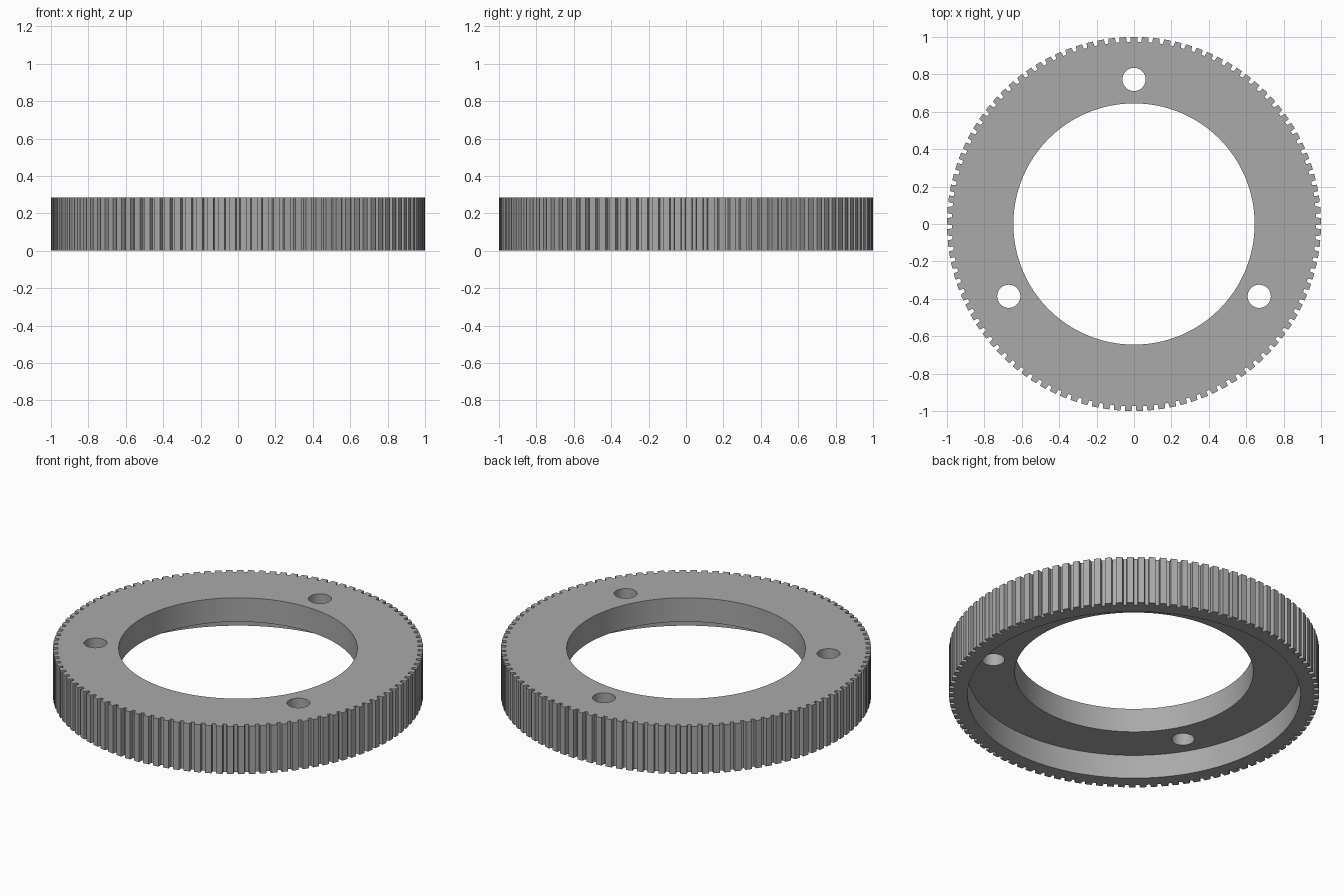
import bpy, bmesh, math

if "Cube" in bpy.data.objects:
    bpy.data.objects.remove(bpy.data.objects["Cube"], do_unlink=True)

TEETH = 105
OUTER, ROOT = 1.0, 0.974
HEIGHT, FLOOR = 0.285, 0.142
BORE, RECESS = 0.645, 0.90
BOLT_CIRCLE, BOLT_R = 0.773, 0.062

# Plain grey material
grey = bpy.data.materials.new("grey metal")
grey.use_nodes = True
colour = (0.40, 0.40, 0.40, 1)
grey.diffuse_color = colour
grey.node_tree.nodes["Principled BSDF"].inputs["Base Color"].default_value = colour


def prism(name, outline, z0, z1):
    """Extrude a closed 2D outline from z0 to z1."""
    bm = bmesh.new()
    base = bm.faces.new([bm.verts.new((x, y, z0)) for x, y in outline])
    top = bmesh.ops.extrude_face_region(bm, geom=[base])["geom"]
    bmesh.ops.translate(bm, vec=(0, 0, z1 - z0),
                        verts=[v for v in top if isinstance(v, bmesh.types.BMVert)])
    bmesh.ops.recalc_face_normals(bm, faces=bm.faces)
    mesh = bpy.data.meshes.new(name)
    bm.to_mesh(mesh)
    bm.free()
    mesh.materials.append(grey)
    obj = bpy.data.objects.new(name, mesh)
    bpy.context.collection.objects.link(obj)
    return obj


def circle(radius, count, cx=0.0, cy=0.0):
    return [(cx + radius * math.cos(math.tau * i / count),
             cy + radius * math.sin(math.tau * i / count)) for i in range(count)]


# Toothed outline: flat land, slanted flank, groove floor
tooth = [(-0.29, OUTER), (0.0, OUTER), (0.29, OUTER), (0.34, ROOT), (0.66, ROOT)]
outline = []
for i in range(TEETH):
    for offset, r in tooth:
        a = math.pi / 2 + math.tau * (i + offset) / TEETH
        outline.append((r * math.cos(a), r * math.sin(a)))
ring = prism("toothed_ring", outline, 0, HEIGHT)

# Bore, underside recess and three bolt holes
cutters = [prism("bore_cutter", circle(BORE, 128), -0.1, HEIGHT + 0.1),
           prism("recess_cutter", circle(RECESS, 128), -0.1, FLOOR)]
for k in range(3):
    a = math.pi / 2 + k * math.tau / 3
    cutters.append(prism("bolt_hole_cutter",
                         circle(BOLT_R, 40, BOLT_CIRCLE * math.cos(a), BOLT_CIRCLE * math.sin(a)),
                         -0.1, HEIGHT + 0.1))

bpy.ops.object.select_all(action="DESELECT")
ring.select_set(True)
bpy.context.view_layer.objects.active = ring
for cutter in cutters:
    cutter.hide_render = True
    mod = ring.modifiers.new("cut", "BOOLEAN")
    mod.operation, mod.solver, mod.object = "DIFFERENCE", "EXACT", cutter
    bpy.ops.object.modifier_apply(modifier=mod.name)
    bpy.data.objects.remove(cutter, do_unlink=True)

bpy.ops.object.shade_smooth_by_angle(angle=math.radians(25))
